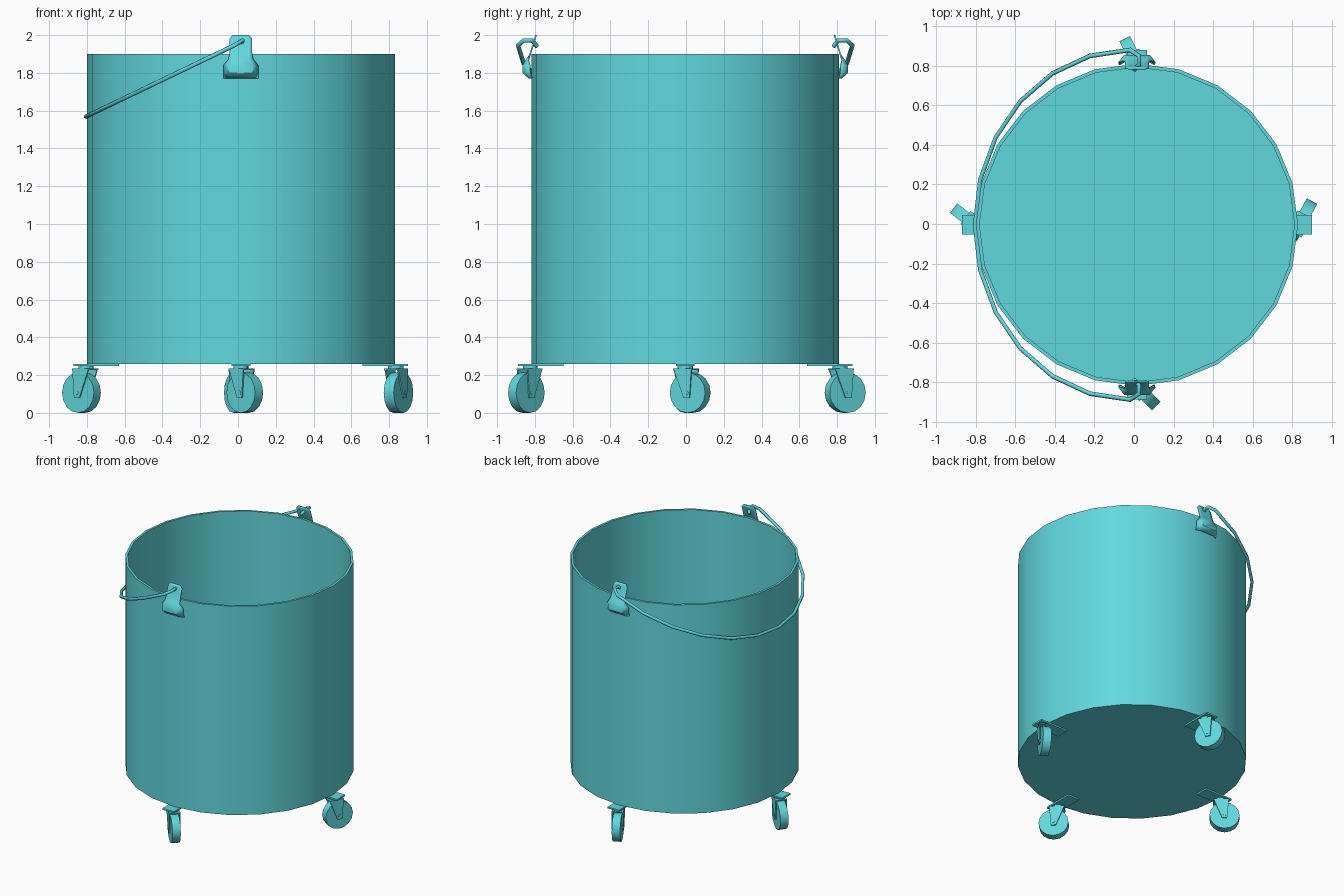
import bpy, bmesh, math
from mathutils import Matrix, Vector

cube = bpy.data.objects.get("Cube")
if cube:
    bpy.data.objects.remove(cube, do_unlink=True)

# Single enamel colour
mat = bpy.data.materials.new("turquoise_enamel")
mat.use_nodes = True
colour = (0.12, 0.69, 0.73, 1)
mat.diffuse_color = colour
mat.node_tree.nodes["Principled BSDF"].inputs["Base Color"].default_value = colour

CX, CY = 0.015, -0.004   # bucket axis


def finish(name, bm, matrix=Matrix(), smooth=None):
    bmesh.ops.recalc_face_normals(bm, faces=bm.faces)
    mesh = bpy.data.meshes.new(name)
    bm.to_mesh(mesh)
    bm.free()
    obj = bpy.data.objects.new(name, mesh)
    bpy.context.collection.objects.link(obj)
    obj.matrix_world = matrix
    mesh.materials.append(mat)
    if smooth:
        shade(obj, smooth)
    return obj


def shade(obj, angle):
    bpy.ops.object.select_all(action='DESELECT')
    obj.select_set(True)
    bpy.context.view_layer.objects.active = obj
    bpy.ops.object.shade_smooth_by_angle(angle=math.radians(angle))


def add_box(bm, size, centre):
    bmesh.ops.create_cube(bm, size=1, matrix=Matrix.Translation(centre) @ Matrix.Diagonal((*size, 1)))


def add_cylinder(bm, sides, radius, depth, matrix):
    bmesh.ops.create_cone(bm, cap_ends=True, segments=sides, radius1=radius,
                          radius2=radius, depth=depth, matrix=matrix)


def add_prism(bm, outline, y, thickness):
    """Extrude an x-z outline along y."""
    face = bm.faces.new([bm.verts.new((x, y - thickness / 2, z)) for x, z in outline])
    ext = bmesh.ops.extrude_face_region(bm, geom=[face])
    verts = [v for v in ext["geom"] if isinstance(v, bmesh.types.BMVert)]
    bmesh.ops.translate(bm, verts=verts, vec=(0, thickness, 0))


# Open bucket: lathed wall with a floor
SIDES = 24
bm = bmesh.new()
rings = []
for radius, z in ((0.815, 0.26), (0.815, 1.9), (0.797, 1.9), (0.797, 0.275)):
    rings.append([bm.verts.new((radius * math.cos(math.tau * i / SIDES),
                                radius * math.sin(math.tau * i / SIDES), z)) for i in range(SIDES)])
for low, high in zip(rings, rings[1:]):
    for i in range(SIDES):
        j = (i + 1) % SIDES
        bm.faces.new((low[i], low[j], high[j], high[i]))
bm.faces.new(rings[0])
bm.faces.new(rings[-1])
finish("bucket", bm, Matrix.Translation((CX, CY, 0)), 30)

# Handle ears: bent sheet, narrow tab above a bulged foot (out, height, half width, edge pull-in)
EAR = ((0.790, 2.0, 0.042, 0), (0.796, 1.98, 0.06, 0), (0.822, 1.895, 0.06, 0),
       (0.84, 1.87, 0.065, 0.01), (0.857, 1.84, 0.09, 0.035),
       (0.857, 1.80, 0.09, 0.035), (0.825, 1.772, 0.09, 0.015))
for side, name in ((-1, "front_ear"), (1, "back_ear")):
    bm = bmesh.new()
    rows = [[bm.verts.new((w * k, side * (out - (pull if abs(k) == 1 else 0)), z))
             for k in (-1, -0.7, 0.7, 1)] for out, z, w, pull in EAR]
    for a, b in zip(rows, rows[1:]):
        for i in range(3):
            bm.faces.new((a[i], a[i + 1], b[i + 1], b[i]))
    ear = finish(name, bm, Matrix.Translation((CX, CY, 0)), 40)
    sheet = ear.modifiers.new("thickness", 'SOLIDIFY')
    sheet.thickness = 0.008
    sheet.offset = 0

# Wire handle: half ellipse resting to one side, with hooked ends
hook = [(0.0, 0.785, 1.94), (0.025, 0.81, 1.972), (0.025, 0.855, 1.972)]
arc = []
for i in range(13):
    a = math.pi * i / 12
    x = -0.02 - 0.785 * math.sin(a)
    arc.append((x, 0.885 * math.cos(a), 1.955 + 0.48 * x))
path = hook + arc + [(x, -y, z) for x, y, z in reversed(hook)]
curve = bpy.data.curves.new("handle", 'CURVE')
curve.dimensions = '3D'
curve.bevel_depth = 0.012
curve.bevel_resolution = 1
curve.use_fill_caps = True
spline = curve.splines.new('POLY')
spline.points.add(len(path) - 1)
for point, co in zip(spline.points, path):
    point.co = (*co, 1)
curve.materials.append(mat)
handle = bpy.data.objects.new("handle", curve)
bpy.context.collection.objects.link(handle)
handle.location = (0, CY, 0)
bpy.ops.object.select_all(action='DESELECT')
handle.select_set(True)
bpy.context.view_layer.objects.active = handle
bpy.ops.object.convert(target='MESH')

# Four swivel casters: position round the rim, and swivel heading
WHEEL_R, TRAIL = 0.107, 0.03
for name, around, heading in (("left", 0, 61), ("back", 90, 117),
                              ("right", 180, 142), ("front", 270, -45)):
    spin = Matrix.Rotation(math.radians(around), 4, 'Z')
    base = Matrix.Translation((CX, CY, 0))

    bm = bmesh.new()
    add_box(bm, (0.24, 0.1, 0.012), (0.765, 0, 0.254))
    finish(name + "_caster_plate", bm, base @ spin)

    pivot = base @ Matrix.Translation(spin @ Vector((0.82, 0, 0)))
    swivel = pivot @ Matrix.Rotation(math.radians(heading), 4, 'Z')
    bm = bmesh.new()
    add_cylinder(bm, 12, 0.04, 0.02, Matrix.Translation((0, 0, 0.24)))
    add_box(bm, (0.11, 0.084, 0.008), (0.005, 0, 0.232))
    for y in (-0.038, 0.038):
        add_prism(bm, ((-0.05, 0.236), (0.06, 0.236), (0.048, 0.08), (0.012, 0.08)), y, 0.008)
    finish(name + "_caster_fork", bm, swivel)

    bm = bmesh.new()
    across = Matrix.Translation((TRAIL, 0, WHEEL_R)) @ Matrix.Rotation(math.pi / 2, 4, 'X')
    add_cylinder(bm, 16, WHEEL_R, 0.06, across)
    add_cylinder(bm, 8, 0.012, 0.088, across)
    finish(name + "_caster_wheel", bm, swivel, 30)
